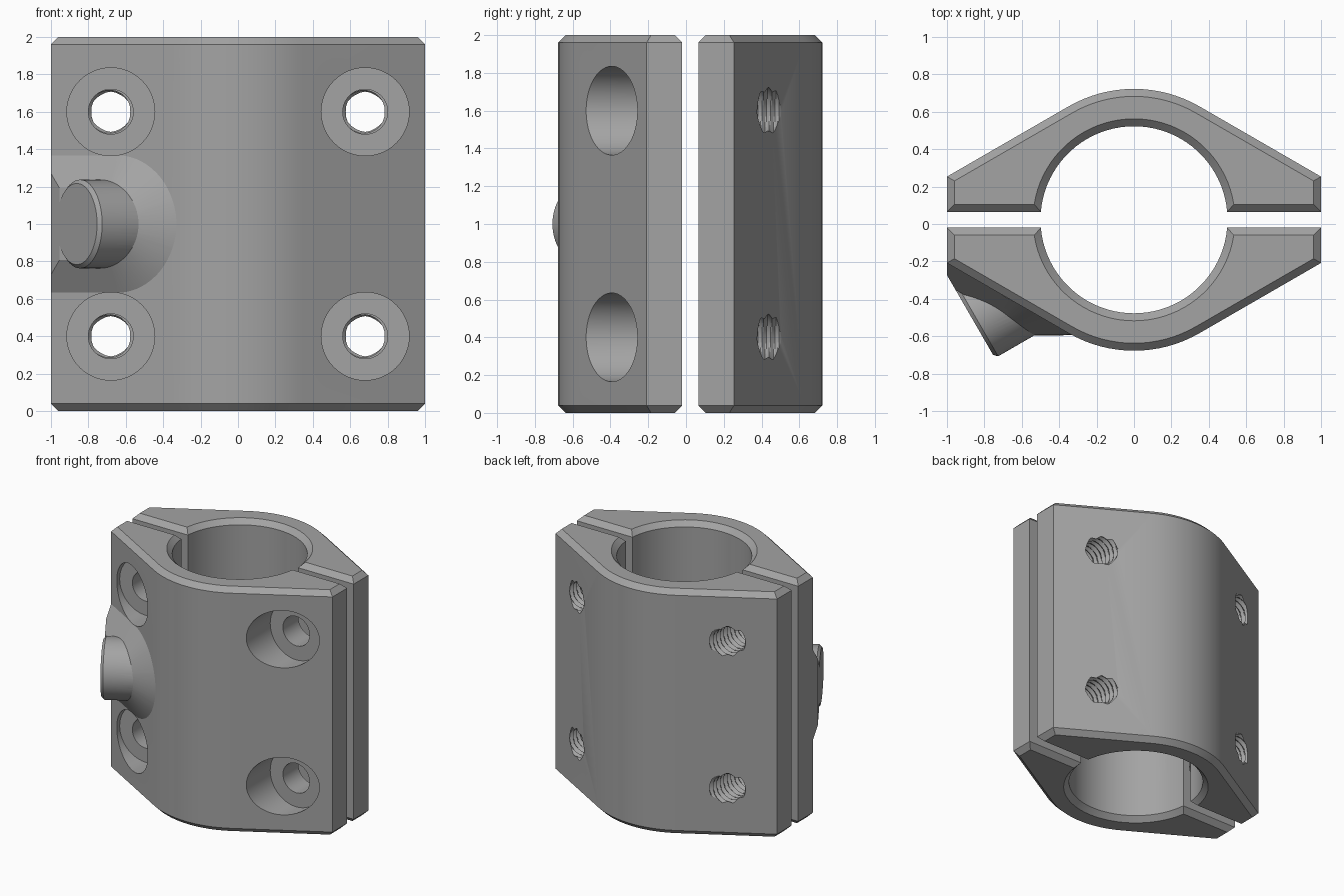
import bpy, bmesh, math
from mathutils import Vector, Matrix

if "Cube" in bpy.data.objects:
    bpy.data.objects.remove(bpy.data.objects["Cube"])

CY = 0.0225                      # y of the bore axis
R_BORE, R_OUT, CHAMFER = 0.5, 0.7, 0.04
HOLE_X, HOLE_Z = 0.68, (0.4, 1.6)

steel = bpy.data.materials.new("grey_steel")
steel.diffuse_color = (0.37, 0.37, 0.37, 1)
steel.use_nodes = True
steel.node_tree.nodes["Principled BSDF"].inputs["Base Color"].default_value = steel.diffuse_color


def make_object(name, bm):
    bmesh.ops.recalc_face_normals(bm, faces=bm.faces)
    mesh = bpy.data.meshes.new(name)
    bm.to_mesh(mesh)
    bm.free()
    mesh.materials.append(steel)
    ob = bpy.data.objects.new(name, mesh)
    bpy.context.collection.objects.link(ob)
    return ob


def boolean(target, tool, op):
    """Apply a boolean and discard the tool."""
    tool.hide_render = True
    mod = target.modifiers.new("bool", 'BOOLEAN')
    mod.operation, mod.solver, mod.object = op, 'EXACT', tool
    bpy.context.view_layer.objects.active = target
    bpy.ops.object.modifier_apply(modifier=mod.name)
    bpy.data.objects.remove(tool)


def aim(origin, direction):
    return Matrix.Translation(origin) @ Vector(direction).to_track_quat('Z', 'Y').to_matrix().to_4x4()


def lathe(name, origin, direction, rings, radius_at=None, n=48):
    """Solid of revolution from (radius, height) rings, placed along a direction."""
    bm = bmesh.new()
    loops = []
    for r, h in rings:
        loop = []
        for i in range(n):
            a = math.tau * i / n
            rr = radius_at(h, a) if radius_at else r
            loop.append(bm.verts.new((rr * math.cos(a), rr * math.sin(a), h)))
        loops.append(loop)
    for lo, hi in zip(loops, loops[1:]):
        for i in range(n):
            j = (i + 1) % n
            bm.faces.new((lo[i], lo[j], hi[j], hi[i]))
    bm.faces.new(loops[0][::-1])
    bm.faces.new(loops[-1])
    bm.transform(aim(origin, direction))
    return make_object(name, bm)


def thread(name, origin, direction, length, minor=0.104, major=0.126, pitch=0.045):
    """Helical thread cutter."""
    def radius_at(h, a):
        return minor + (major - minor) * abs(2 * ((h / pitch - a / math.tau) % 1) - 1)
    steps = int(length / pitch * 6)
    rings = [(0, length * k / steps) for k in range(steps + 1)]
    return lathe(name, origin, direction, rings, radius_at, 24)


def clamp_half(name, side):
    """Half of the clamp: extruded outline with chamfered ends."""
    gap = 0.0425
    a0 = math.asin(gap / R_BORE)
    pts = []
    for i in range(41):          # bore arc, right to left
        a = a0 + (math.pi - 2 * a0) * i / 40
        pts.append((R_BORE * math.cos(a), R_BORE * math.sin(a)))
    tip = R_OUT / math.cos(math.radians(30)) - math.tan(math.radians(30))
    pts += [(-1, gap), (-1, tip)]
    for i in range(17):          # outer arc, left to right
        a = math.radians(120 - 60 * i / 16)
        pts.append((R_OUT * math.cos(a), R_OUT * math.sin(a)))
    pts += [(1, tip), (1, gap)]
    bm = bmesh.new()
    face = bm.faces.new([bm.verts.new((x, CY + side * y, 0)) for x, y in pts])
    ext = bmesh.ops.extrude_face_region(bm, geom=[face])
    bmesh.ops.translate(bm, vec=(0, 0, 2), verts=[g for g in ext['geom'] if isinstance(g, bmesh.types.BMVert)])
    bmesh.ops.recalc_face_normals(bm, faces=bm.faces)
    rims = [e for e in bm.edges if abs(e.verts[0].co.z - e.verts[1].co.z) < 1e-4]
    bmesh.ops.bevel(bm, geom=rims, offset=CHAMFER, offset_type='OFFSET', segments=1, profile=0.5, affect='EDGES')
    return make_object(name, bm)


front = clamp_half("front_clamp_half", -1)
back = clamp_half("back_clamp_half", 1)

# Screw boss: tapered base on the sloped face, plus a tilted cylinder
axis = Vector((-math.cos(math.radians(30)), -0.5, 0))     # boss direction
normal = Vector((-0.5, -math.cos(math.radians(30)), 0))   # sloped face normal
along = Vector((math.cos(math.radians(30)), -0.5, 0))     # along the slope
end = Vector((-0.862, -0.512, 1))
base = Vector((-0.65, -0.4125, 1))

bm = bmesh.new()
for height in (-0.05, 0.1):
    r = 0.365 - height * math.sqrt(3)
    for i in range(64):
        a = math.tau * (i + 0.5) / 64
        u = r * math.cos(a) - (0.6 if math.cos(a) < 0 else 0)
        bm.verts.new(base + along * u + normal * height + Vector((0, 0, r * math.sin(a))))
bmesh.ops.convex_hull(bm, input=bm.verts)
for co, no in ((Vector((-1, 0, 0)), Vector((-1, 0, 0))), (end, axis)):
    bmesh.ops.bisect_plane(bm, geom=bm.verts[:] + bm.edges[:] + bm.faces[:],
                           plane_co=co, plane_no=no, clear_outer=True)
    bmesh.ops.holes_fill(bm, edges=[e for e in bm.edges if e.is_boundary], sides=0)
bmesh.ops.dissolve_limit(bm, angle_limit=0.01, verts=bm.verts, edges=bm.edges)
boolean(front, make_object("boss_base", bm), 'UNION')
boolean(front, lathe("boss_cylinder", end, axis, [(0.237, -0.38), (0.237, -0.02), (0.217, 0)], n=64), 'UNION')

# Bolt holes: counterbored in the front half, threaded in the back half
for x in (-HOLE_X, HOLE_X):
    for z in HOLE_Z:
        boolean(front, lathe("counterbore", (x, -0.22, z), (0, -1, 0), [(0.235, 0), (0.235, 0.6)]), 'DIFFERENCE')
        boolean(front, lathe("clearance_hole", (x, 0.02, z), (0, -1, 0), [(0.12, 0), (0.12, 0.3)]), 'DIFFERENCE')
        boolean(back, thread("bolt_thread", (x, 0.02, z), (0, 1, 0), 0.6), 'DIFFERENCE')

# Set screw hole through the boss into the bore
boolean(front, thread("set_screw_thread", end - axis * 0.6, axis, 0.66), 'DIFFERENCE')

# Smooth the round walls, keep the chamfers crisp
for ob in (front, back):
    bpy.ops.object.select_all(action='DESELECT')
    ob.select_set(True)
    bpy.context.view_layer.objects.active = ob
    bpy.ops.object.shade_smooth_by_angle(angle=math.radians(20))
